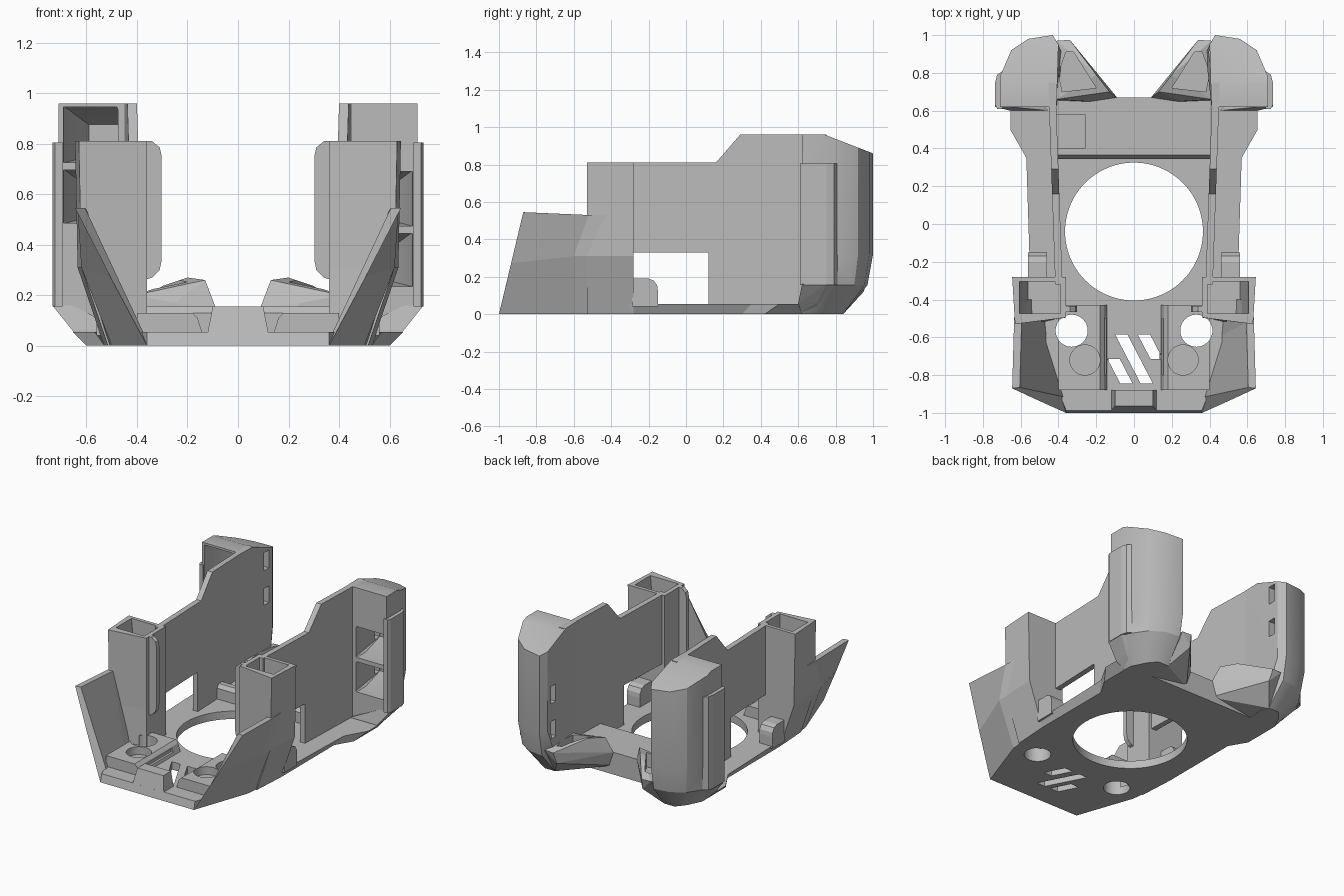
import bpy, bmesh, math

if "Cube" in bpy.data.objects:
    bpy.data.objects.remove(bpy.data.objects["Cube"], do_unlink=True)

GREY = (0.5, 0.5, 0.5, 1)
mat = bpy.data.materials.new("plain_grey")
mat.use_nodes = True
mat.diffuse_color = GREY
mat.node_tree.nodes["Principled BSDF"].inputs["Base Color"].default_value = GREY


def finish(name, bm):
    bmesh.ops.recalc_face_normals(bm, faces=bm.faces)
    mesh = bpy.data.meshes.new(name)
    bm.to_mesh(mesh)
    bm.free()
    mesh.materials.append(mat)
    ob = bpy.data.objects.new(name, mesh)
    bpy.context.collection.objects.link(ob)
    return ob


def loft(name, rings, s=1):
    """Skin closed rings of equal length and cap both ends; s mirrors x."""
    bm = bmesh.new()
    vs = [[bm.verts.new((s * x, y, z)) for x, y, z in r] for r in rings]
    n = len(vs[0])
    for a, b in zip(vs, vs[1:]):
        for i in range(n):
            j = (i + 1) % n
            bm.faces.new((a[i], a[j], b[j], b[i]))
    bm.faces.new(vs[0])
    bm.faces.new(vs[-1])
    return finish(name, bm)


def hull(name, pts, s=1):
    bm = bmesh.new()
    vs = [bm.verts.new((s * x, y, z)) for x, y, z in pts]
    r = bmesh.ops.convex_hull(bm, input=vs)
    junk = [v for v in r["geom_interior"] if isinstance(v, bmesh.types.BMVert)]
    bmesh.ops.delete(bm, geom=junk, context="VERTS")
    bmesh.ops.dissolve_limit(bm, angle_limit=0.01, verts=bm.verts, edges=bm.edges)
    return finish(name, bm)


def at(plan, z):
    return [(x, y, z) for x, y in plan]


def prism(name, plan, z0, z1, s=1):
    return loft(name, [at(plan, z0), at(plan, z1)], s)


def box(name, x0, x1, y0, y1, z0, z1, s=1):
    return prism(name, [(x0, y0), (x1, y0), (x1, y1), (x0, y1)], z0, z1, s)


def disc(name, x, y, r, z0, z1, s=1, n=48):
    ang = [2 * math.pi * i / n for i in range(n)]
    return prism(name, [(x + r * math.cos(a), y + r * math.sin(a)) for a in ang], z0, z1, s)


def cut(ob, *cutters):
    """Subtract the cutters for good, then drop them."""
    for c in cutters:
        c.hide_render = True
        m = ob.modifiers.new("cut", "BOOLEAN")
        m.operation, m.solver, m.object = "DIFFERENCE", "EXACT", c
        bpy.context.view_layer.objects.active = ob
        bpy.ops.object.modifier_apply(modifier=m.name)
        bpy.data.objects.remove(c, do_unlink=True)


def smooth(ob, deg):
    bpy.ops.object.select_all(action="DESELECT")
    ob.select_set(True)
    bpy.context.view_layer.objects.active = ob
    bpy.ops.object.shade_smooth_by_angle(angle=math.radians(deg))


def both(half):
    return half + [(-x, y) for x, y in reversed(half)]


# Floor plate with flared rim, large round opening, screw holes and vents
low = [(.36, -1), (.5, -.6), (.53, -.28), (.53, .3), (.6, .42), (.6, .62), (.42, .67)]
high = [(.36, -.987), (.51, -.6), (.55, -.28), (.57, .35), (.655, .5), (.655, .6), (.42, .67)]
floor = loft("floor_plate", [at(both(low), 0), at(both(high), .055)])
cut(floor, disc("opening", 0, -.04, .365, -.1, .2, n=96))
for s in (1, -1):
    cut(floor, disc("hole", .33, -.565, .085, -.1, .2, s))
for x, y0, y1 in ((-.14, -.715, -.845), (-.1, -.585, -.845), (.02, -.585, -.715)):
    dx = (y0 - y1) * .52
    cut(floor, prism("vent", [(x, y0), (x + .065, y0), (x + .065 + dx, y1), (x + dx, y1)], -.1, .2))

# Rear cross bar and front centre tab
bar = hull("rear_cross_bar", [(s * .42, y, z) for s in (1, -1)
           for y, z in ((.345, 0), (.345, .13), (.365, .155), (.67, .155), (.67, 0))])
cut(bar, box("clip_recess", -.41, -.26, .4, .58, .1, .3))
hull("front_tab", [(s * x, y, z) for s in (1, -1)
     for x, y, z in ((.13, -1, 0), (.13, -.88, 0), (.1, -.963, .155), (.1, -.88, .155))])

for s, side in ((1, "left"), (-1, "right")):
    # Screw block with one through hole and one blind hole
    block = hull(side + "_screw_block",
                 [(x, y, z) for y in (-.88, -.43) for x, z in
                  ((.135, .03), (.16, .11), (.18, .13), (.4, .13), (.4, .03))], s)
    cut(block, disc("hole", .33, -.565, .085, -.1, .2, s),
        disc("blind", .26, -.72, .08, .075, .2, s),
        box("side_slit", .1, .165, -.8, -.5, .075, .1, s))

    # Flared front wing
    loft(side + "_front_wing", [
        [(.36, -1, 0), (.505, -.935, .272), (.645, -.87, .545), (.605, -.865, .545), (.35, -.92, 0)],
        [(.5, -.6, 0), (.62, -.6, .31), (.635, -.52, .53), (.595, -.52, .53), (.45, -.6, 0)],
        [(.52, -.4, 0), (.62, -.4, .31), (.63, -.4, .53), (.6, -.4, .53), (.47, -.4, 0)]], s)

    # Hollow front column
    def section(x, z):
        return [(.36, -.495, z), (x, -.53, z), (x + .015, -.28, z), (.36, -.28, z)]
    column = loft(side + "_front_column", [section(.515, 0), section(.62, .31), section(.63, .81)], s)
    cut(column, hull("column_pocket", [(x, y, z) for y in (-.305, -.475) for x, z in
                                       ((.39, .3), (.56, .3), (.39, .9), (.615, .9))], s))

    # Thin upright fin beside the column
    fin = [(.37, .26), (.34, .27), (.31, .3), (.302, .34), (.302, .75), (.31, .785), (.34, .81), (.37, .81)]
    loft(side + "_column_fin", [[(x, y, z) for x, z in fin] for y in (-.465, -.435)], s)

    # Thin side wall with stepped top and low window
    prof = [(-.32, .04), (-.32, .81), (.16, .81), (.29, .96), (.75, .96), (.75, .04),
            (.12, .04), (.12, .33), (-.28, .33), (-.28, .04)]
    loft(side + "_side_wall", [[(.39 + .035 * y + t, y, z) for y, z in prof] for t in (0, .038)], s)

    # Rounded stop outside the window
    stop = [(-.29, .04), (-.29, .19), (-.2, .19), (-.17, .178), (-.153, .15), (-.15, .12), (-.15, .04)]
    loft(side + "_window_stop", [[(x, y, z) for y, z in stop] for x in (.46, .56)], s)

    # Rear tower: curved plan, tapered foot, sloping roof
    plan = [(.41, .62), (.4, .95), (.43, 1), (.56, .98), (.65, .92), (.71, .78), (.71, .62)]
    knee = [(.41, .62), (.38, .9), (.43, .97), (.54, .955), (.63, .9), (.71, .78), (.71, .62)]
    foot = [(.41, .62), (.4, .78), (.42, .84), (.5, .84), (.55, .78), (.6, .68), (.6, .62)]
    tower = loft(side + "_rear_tower", [at(foot, 0), at(knee, .155), at(plan, .32), at(plan, .96)], s)
    cut(tower, hull("roof_slope", [(x, y, z) for x in (0, 1) for y, z in
                                   ((.74, .96), (1.1, .821), (1.1, 1.1), (.74, 1.1))], s))
    # Front pockets that open into slots on the inner face
    for z0, z1 in (((.23, .445), (.47, .69)) if s > 0 else ((.48, .695), (.72, .945))):
        a, b = z0 + .03, z1 - .07
        cut(tower,
            hull("pocket", at([(.48, .55), (.695, .55), (.685, .72), (.48, .72)], z0 + .005)
                 + at([(.48, .55), (.695, .55), (.685, .72), (.48, .72)], z1)
                 + at([(.45, .92), (.59, .92)], a) + at([(.45, .92), (.59, .92)], b), s),
            box("slot", .3, .5, .86, .915, a, b, s))
    smooth(tower, 28)

    # Outer flange on the tower
    edge = [(.695, .61), (.725, .61), (.735, .63), (.735, .75), (.725, .79), (.695, .81)]
    prism(side + "_tower_flange", edge, .155, .805, s)

    # Foot under the flange joining the rim
    hull(side + "_flange_foot", at([(.45, .6), (.6, .6), (.58, .7)], 0)
         + at([(.45, .6), (.655, .6), (.65, .7)], .06)
         + at([(.66, .62), (.735, .62), (.735, .75), (.69, .8)], .16), s)

    # Angled air duct beside the cross bar
    duct = hull(side + "_air_duct", [
        (.1, .64, .05), (.41, .64, 0), (.42, .84, 0), (.33, .95, .12), (.09, .67, .155),
        (.13, .7, .26), (.2, .79, .27), (.34, .975, .2), (.41, .97, .2),
        (.41, .66, .2), (.25, .65, .17)], s)
    cut(duct, prism("duct_mouth", [(.2, .72), (.38, .7), (.4, .8), (.36, .91), (.32, .91)], .15, .4, s))
